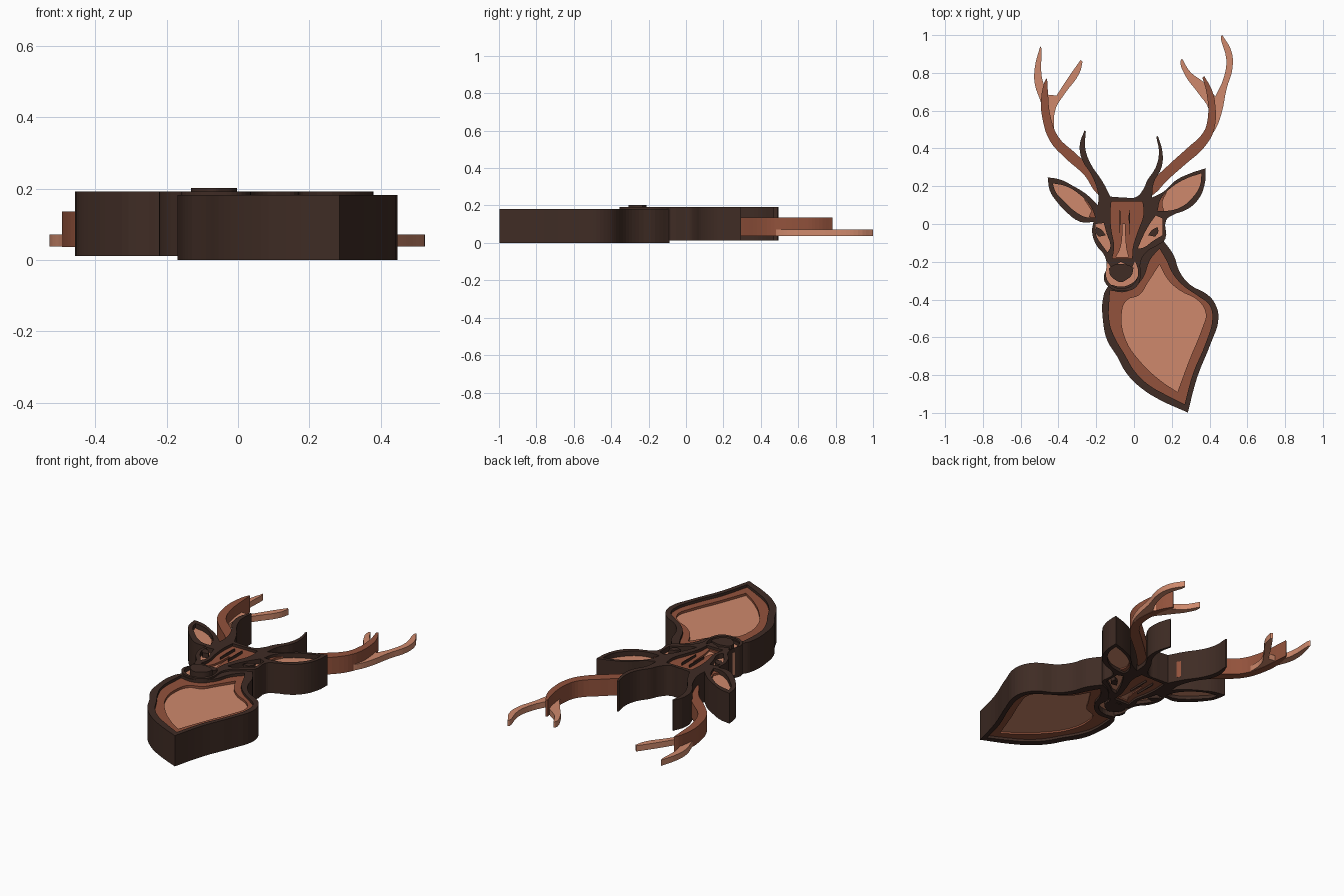
import bpy, bmesh
from mathutils import Vector


def material(name, rgb):
    m = bpy.data.materials.new(name)
    m.diffuse_color = (*rgb, 1)
    return m


DARK = material("dark_brown", (0.050, 0.025, 0.018))
MID = material("mid_brown", (0.29, 0.085, 0.045))
LIGHT = material("light_brown", (0.62, 0.25, 0.15))
# layer heights
BODY, BODY_MID, BODY_LIGHT = (0, .182), (.015, .166), (.025, .152)
HEAD, HEAD_MID, HEAD_LIGHT, NOSE = (.012, .192), (.024, .176), (.032, .164), (.012, .202)
BEAM, FORK = (.036, .136), (.038, .072)


def plate(name, outlines, span, mat):
    """Extruded flat plate; outlines after the first are holes. Sharp turns stay sharp."""
    cu = bpy.data.curves.new(name, 'CURVE')
    cu.dimensions, cu.fill_mode = '2D', 'BOTH'
    cu.resolution_u = 4
    cu.extrude = (span[1] - span[0]) / 2
    for pts in outlines:
        sp = cu.splines.new('BEZIER')
        sp.bezier_points.add(len(pts) - 1)
        sp.use_cyclic_u = True
        n = len(pts)
        for i, b in enumerate(sp.bezier_points):
            p, a, c = (Vector(pts[j % n]) for j in (i, i - 1, i + 1))
            kind = 'VECTOR' if (p - a).angle(c - p) > 0.95 else 'AUTO'
            b.co = (p.x, p.y, 0)
            b.handle_left_type = b.handle_right_type = kind
    tmp = bpy.data.objects.new(name + "_curve", cu)
    bpy.context.collection.objects.link(tmp)
    bpy.context.view_layer.update()
    me = bpy.data.meshes.new_from_object(tmp.evaluated_get(bpy.context.evaluated_depsgraph_get()))
    bpy.data.objects.remove(tmp)
    bm = bmesh.new()
    bm.from_mesh(me)
    bmesh.ops.remove_doubles(bm, verts=bm.verts, dist=1e-5)
    bmesh.ops.translate(bm, verts=bm.verts, vec=(0, 0, sum(span) / 2))
    bmesh.ops.recalc_face_normals(bm, faces=bm.faces)
    for f in bm.faces:
        f.smooth = False
    bm.to_mesh(me)
    bm.free()
    me.name = name
    me.materials.clear()
    me.materials.append(mat)
    ob = bpy.data.objects.new(name, me)
    bpy.context.collection.objects.link(ob)
    return ob


# Neck and shoulder: three nested layers
neck_outer = [(-.13, -.32), (-.159, -.37), (-.162, -.53), (-.14, -.62), (-.09, -.70), (-.04, -.79), (.04, -.87),
              (.135, -.93), (.285, -.998), (.335, -.81), (.405, -.635), (.447, -.50), (.428, -.42),
              (.39, -.375), (.295, -.32), (.24, -.25), (.21, -.165), (.155, -.088), (.09, -.12),
              (.025, -.20), (.02, -.28), (-.05, -.33)]
neck_mid = [(-.127, -.352), (-.13, -.52), (-.10, -.605), (-.05, -.69), (0, -.775), (.075, -.85), (.16, -.90),
            (.268, -.955), (.313, -.79), (.38, -.63), (.415, -.50), (.40, -.43), (.345, -.385),
            (.265, -.33), (.21, -.27), (.17, -.19), (.135, -.13), (.085, -.19), (.045, -.29), (-.04, -.358)]
neck_light = [(.135, -.215), (.18, -.295), (.24, -.35), (.345, -.41), (.38, -.475), (.36, -.555), (.295, -.715),
              (.23, -.89), (.135, -.825), (.03, -.725), (-.045, -.61), (-.065, -.475), (-.04, -.405),
              (.03, -.375), (.07, -.315)]
plate("neck_rim", [neck_outer, neck_mid], BODY, DARK)
plate("neck_band", [neck_mid, neck_light], BODY_MID, MID)
plate("neck_panel", [neck_light], BODY_LIGHT, LIGHT)

# Head: dark frame with ears and brow tines, pierced by windows
left_side = [(-.05, -.355), (-.12, -.342), (-.16, -.29), (-.145, -.23), (-.155, -.17), (-.20, -.11), (-.222, -.04),
             (-.215, .01), (-.285, .012), (-.36, .065), (-.41, .12), (-.445, .175), (-.457, .247), (-.39, .235),
             (-.32, .20), (-.255, .16), (-.19, .10), (-.19, .16), (-.225, .26), (-.275, .34), (-.287, .42),
             (-.262, .495), (-.255, .49), (-.258, .40), (-.23, .32), (-.17, .23), (-.125, .145)]
right_side = [(-.05, .14), (.01, .142), (.05, .185), (.07, .23), (.115, .30), (.132, .38), (.118, .46),
              (.126, .467), (.15, .385), (.146, .30), (.105, .22), (.095, .14), (.155, .17), (.22, .23), (.29, .265),
              (.38, .295), (.374, .21), (.34, .13), (.285, .08), (.20, .045), (.17, .02), (.165, -.08),
              (.12, -.115), (.07, -.145), (.035, -.20), (.035, -.28), (.01, -.335)]
ear_l = [(-.43, .215), (-.36, .20), (-.29, .158), (-.23, .095), (-.205, .035), (-.25, .035), (-.31, .065),
         (-.37, .12), (-.415, .17)]
ear_r = [(.357, .268), (.28, .242), (.2, .195), (.14, .13), (.125, .07), (.18, .07), (.25, .09), (.31, .14),
         (.35, .205)]
eye_l = [(-.205, 0), (-.16, .005), (-.145, -.05), (-.125, -.12), (-.14, -.15), (-.17, -.11), (-.20, -.06)]
eye_r = [(.15, .03), (.15, -.06), (.10, -.09), (.05, -.125), (.02, -.13), (.05, -.06), (.08, -.005), (.115, .045)]
forehead = [(-.12, .12), (.045, .12), (.05, .05), (.02, -.04), (-.005, -.12), (-.01, -.183), (-.115, -.183),
            (-.105, -.12), (-.12, -.03), (-.125, .05)]
muzzle = [(-.14, -.20), (-.12, -.235), (-.07, -.20), (-.01, -.23), (.005, -.195), (.022, -.25), (.01, -.30),
          (-.03, -.335), (-.11, -.33), (-.147, -.28)]
bridge = [(-.06, .0), (-.048, .0), (-.042, -.12), (-.03, -.175), (-.095, -.175), (-.07, -.12)]
plate("head_frame", [left_side + right_side, ear_l, ear_r, eye_l, eye_r, forehead, muzzle], HEAD, DARK)
plate("forehead", [forehead, bridge], HEAD_MID, MID)
plate("nose_bridge", [bridge], HEAD_LIGHT, LIGHT)
plate("muzzle", [muzzle], HEAD_LIGHT, LIGHT)
plate("nose", [[(-.132, -.235), (-.105, -.216), (-.035, -.216), (-.003, -.232), (-.012, -.27), (-.04, -.295),
                (-.07, -.308), (-.10, -.295), (-.126, -.27)]], NOSE, DARK)
for name, x in (("left", -.075), ("right", -.025)):
    plate(name + "_forehead_line", [[(x - .002, .075), (x + .002, .075), (x + .003, .03), (x, -.06), (x - .003, .03)]],
          HEAD, DARK)

# Ear and eye inserts
for side, ear, eye, ex in (("left", ear_l, eye_l, -.178), ("right", ear_r, eye_r, .103)):
    plate(side + "_ear_inner", [ear], HEAD_LIGHT, LIGHT)
    plate(side + "_eye_patch", [eye], HEAD_LIGHT, LIGHT)
    s = 1 if ex > 0 else -1
    ball = [(ex + s * dx, -.04 + dy) for dx, dy in
            ((-.028, -.02), (.008, -.027), (.025, -.004), (.022, .024), (-.008, .008))]
    plate(side + "_eye", [ball], HEAD, DARK)
# Shaded bases of the ears
plate("left_ear_base", [[(-.27, .14), (-.23, .095), (-.205, .035), (-.24, .036), (-.225, .07)]], HEAD_MID, MID)
plate("right_ear_base", [[(.175, .17), (.14, .13), (.125, .07), (.16, .07), (.15, .11)]], HEAD_MID, MID)

# Antlers: main beams
plate("left_antler_beam", [[(-.15, .13), (-.20, .165), (-.26, .255), (-.365, .35), (-.445, .44), (-.484, .555),
                            (-.492, .66), (-.468, .765), (-.46, .77), (-.455, .69), (-.444, .58), (-.40, .46),
                            (-.31, .375), (-.22, .285), (-.14, .16)]], BEAM, MID)
plate("right_antler_beam", [[(.08, .14), (.12, .17), (.17, .225), (.265, .31), (.375, .41), (.424, .50),
                             (.43, .635), (.412, .71), (.372, .783), (.362, .775), (.385, .69), (.39, .555),
                             (.367, .485), (.28, .40), (.17, .30), (.10, .225)]], BEAM, MID)
# Antlers: thin forked tips
plate("left_antler_fork", [[(-.45, .48), (-.495, .65), (-.525, .74), (-.525, .83), (-.496, .942), (-.49, .93),
                            (-.49, .79), (-.46, .685), (-.41, .68), (-.345, .78), (-.283, .868), (-.272, .86),
                            (-.288, .80), (-.37, .685), (-.415, .61), (-.425, .49)]], FORK, LIGHT)
plate("right_antler_fork", [[(.40, .46), (.43, .50), (.462, .58), (.49, .715), (.522, .83), (.514, .92), (.467, 1.0),
                             (.46, .99), (.489, .87), (.472, .765), (.43, .675), (.375, .745), (.298, .805),
                             (.255, .875), (.247, .865), (.264, .80), (.342, .69), (.395, .61)]], FORK, LIGHT)
